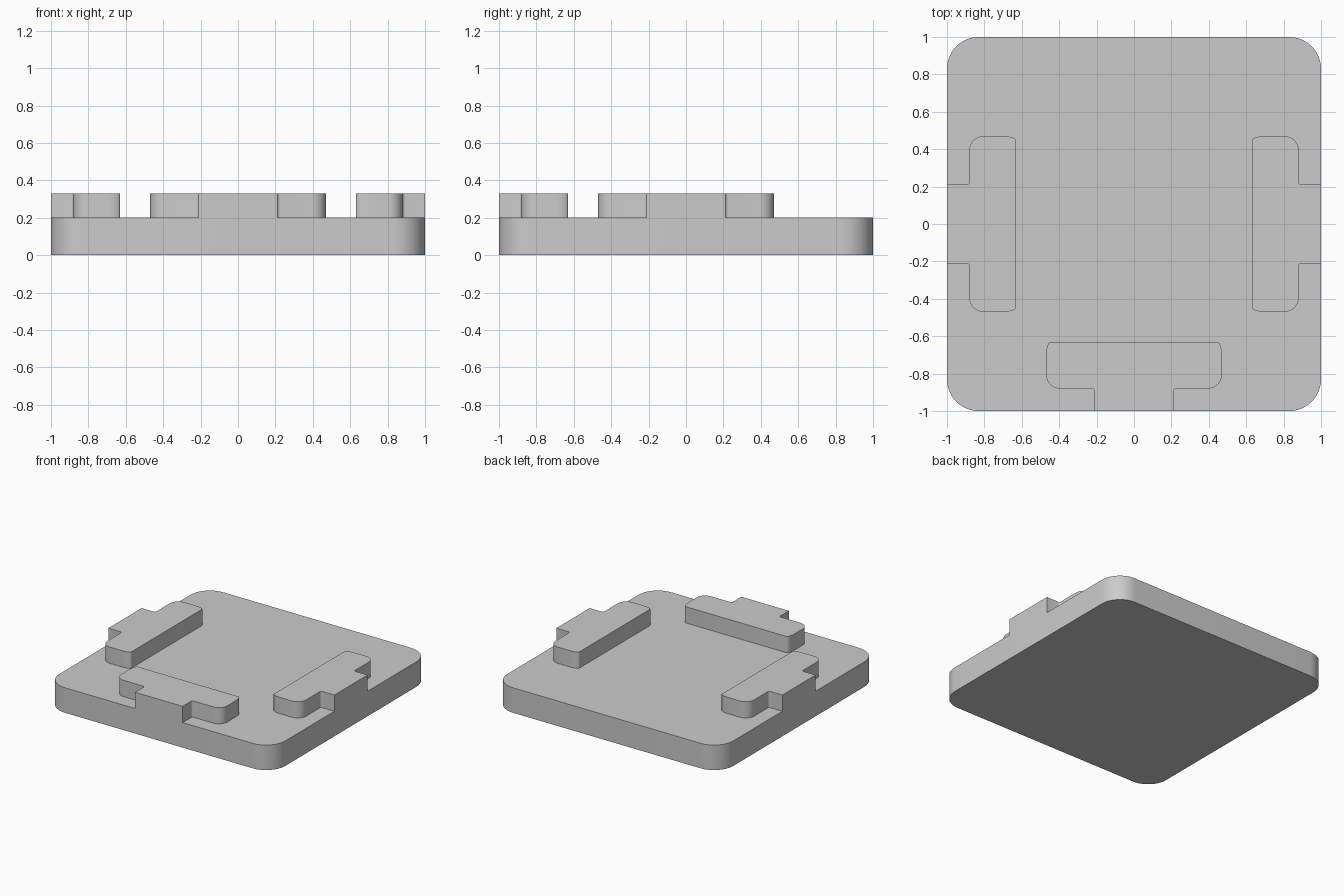
import bpy
import bmesh
from math import sin, cos, pi

cube = bpy.data.objects.get("Cube")
if cube:
    bpy.data.objects.remove(cube, do_unlink=True)

BASE_TOP, TAB_TOP = 0.2, 0.33

grey = bpy.data.materials.new("plain grey")
grey.use_nodes = True
grey.diffuse_color = (0.6, 0.6, 0.6, 1)
grey.node_tree.nodes["Principled BSDF"].inputs["Base Color"].default_value = (0.6, 0.6, 0.6, 1)


def corner(cx, cy, rx, ry, start, sweep=pi / 2, steps=8):
    """Points along a quarter ellipse."""
    angles = [start + sweep * i / steps for i in range(steps + 1)]
    return [(cx + rx * cos(a), cy + ry * sin(a)) for a in angles]


def slab(name, outline, bottom, top, turn=0.0):
    """Extrude a closed outline upward, with rounded sides shaded smooth."""
    bm = bmesh.new()
    face = bm.faces.new([bm.verts.new((x, y, bottom)) for x, y in outline])
    grown = bmesh.ops.extrude_face_region(bm, geom=[face], use_keep_orig=True)
    for v in grown["geom"]:
        if isinstance(v, bmesh.types.BMVert):
            v.co.z = top
    bmesh.ops.recalc_face_normals(bm, faces=bm.faces)
    mesh = bpy.data.meshes.new(name)
    bm.to_mesh(mesh)
    bm.free()
    mesh.materials.append(grey)
    obj = bpy.data.objects.new(name, mesh)
    obj.rotation_euler.z = turn
    bpy.context.collection.objects.link(obj)
    bpy.ops.object.select_all(action="DESELECT")
    obj.select_set(True)
    bpy.context.view_layer.objects.active = obj
    bpy.ops.object.shade_smooth_by_angle(angle=pi / 6)
    return obj


# Base plate with rounded corners
R = 0.17
C = 1 - R
plate = []
for i, (sx, sy) in enumerate([(1, 1), (-1, 1), (-1, -1), (1, -1)]):
    plate += corner(sx * C, sy * C, R, R, i * pi / 2, steps=12)
slab("base_plate", plate, 0, BASE_TOP)

# T-shaped tab: right half of the outline, from the stem at the front edge inward
half = [(0.21, -1.0)]
half += corner(0.225, -0.895, 0.015, 0.015, pi, -pi / 2, 4)
half += corner(0.395, -0.805, 0.075, 0.075, -pi / 2)
half += corner(0.445, -0.70, 0.025, 0.07, 0)
tab = half + [(-x, y) for x, y in reversed(half)]

# Same tab on the front, left and right edges
for name, turn in [("front_tab", 0), ("left_tab", pi / 2), ("right_tab", -pi / 2)]:
    slab(name, tab, BASE_TOP, TAB_TOP, turn)
